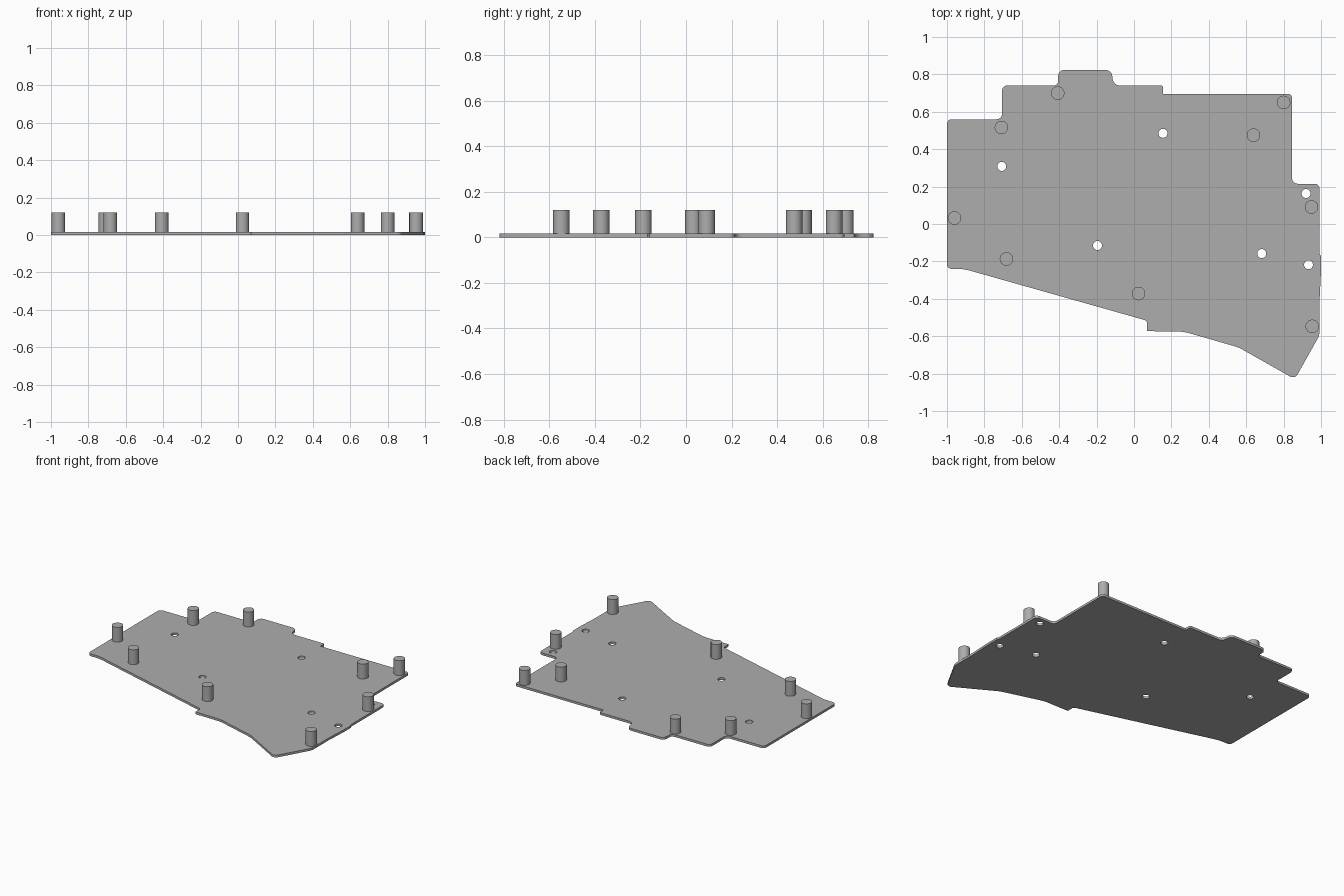
import bpy
import bmesh
from mathutils import Vector

cube = bpy.data.objects.get("Cube")
if cube:
    bpy.data.objects.remove(cube, do_unlink=True)

THICK = 0.016
TOP = 0.12

grey = bpy.data.materials.new("plain grey")
grey.use_nodes = True
colour = (0.42, 0.42, 0.42, 1)
grey.diffuse_color = colour
grey.node_tree.nodes["Principled BSDF"].inputs["Base Color"].default_value = colour


def rounded(corners, steps=6):
    """Outline with each (x, y, radius) corner rounded off."""
    points = []
    for i, (x, y, r) in enumerate(corners):
        p = Vector((x, y, 0))
        if r == 0:
            points.append(p)
            continue
        before = Vector((*corners[i - 1][:2], 0))
        after = Vector((*corners[(i + 1) % len(corners)][:2], 0))
        a = p + (before - p).normalized() * r
        b = p + (after - p).normalized() * r
        for k in range(steps + 1):
            t = k / steps
            w = 2 * t * (1 - t) * 0.7071
            s = (1 - t) ** 2 + t ** 2 + w
            points.append((a * (1 - t) ** 2 + p * w + b * t ** 2) / s)
    return points


def finish(bm, name):
    bmesh.ops.recalc_face_normals(bm, faces=bm.faces)
    mesh = bpy.data.meshes.new(name)
    bm.to_mesh(mesh)
    bm.free()
    mesh.materials.append(grey)
    obj = bpy.data.objects.new(name, mesh)
    bpy.context.collection.objects.link(obj)
    return obj


def add_cylinder(bm, x, y, radius, low, high):
    made = bmesh.ops.create_cone(bm, cap_ends=True, segments=32, radius1=radius,
                                 radius2=radius, depth=high - low)
    bmesh.ops.translate(bm, verts=made["verts"], vec=(x, y, (low + high) / 2))


# Base plate outline, clockwise from the back left: x, y, corner radius
outline = [
    (-1, 0.56, 0.025), (-0.705, 0.56, 0.03), (-0.705, 0.74, 0.025),
    (-0.405, 0.74, 0.025), (-0.405, 0.823, 0.03), (-0.12, 0.823, 0.03),
    (-0.11, 0.74, 0.035), (0.155, 0.74, 0.01), (0.155, 0.695, 0),
    (0.845, 0.695, 0.02), (0.845, 0.215, 0.03), (0.992, 0.215, 0.025),
    (0.992, -0.16, 0), (1, -0.17, 0), (1, -0.25, 0), (0.992, -0.41, 0),
    (0.992, -0.595, 0.02), (0.86, -0.83, 0.03), (0.56, -0.66, 0.02),
    (0.265, -0.575, 0.03), (0.07, -0.573, 0), (0.07, -0.517, 0.015),
    (-0.91, -0.24, 0.03), (-1, -0.24, 0.025),
]
bm = bmesh.new()
face = bm.faces.new([bm.verts.new(p) for p in rounded(outline)])
raised = bmesh.ops.extrude_face_region(bm, geom=[face], use_keep_orig=True)
bmesh.ops.translate(bm, vec=(0, 0, THICK), verts=[
    v for v in raised["geom"] if isinstance(v, bmesh.types.BMVert)])
plate = finish(bm, "base_plate")

# Screw holes through the plate
holes = [(-0.707, 0.308), (0.155, 0.485), (0.92, 0.163),
         (-0.195, -0.115), (0.683, -0.158), (0.933, -0.218)]
bm = bmesh.new()
for x, y in holes:
    add_cylinder(bm, x, y, 0.024, -0.05, 0.07)
cutter = finish(bm, "hole_cutter")
cutter.hide_render = True
cutter.hide_set(True)
cut = plate.modifiers.new("screw holes", 'BOOLEAN')
cut.operation = 'DIFFERENCE'
cut.solver = 'EXACT'
cut.object = cutter
bpy.context.view_layer.objects.active = plate
plate.select_set(True)
bpy.ops.object.modifier_apply(modifier=cut.name)
bpy.data.objects.remove(cutter, do_unlink=True)

# Standoff posts
posts = [(-0.408, 0.70), (-0.709, 0.516), (0.80, 0.65), (0.639, 0.475),
         (-0.96, 0.032), (-0.682, -0.187), (0.024, -0.372),
         (0.949, 0.091), (0.953, -0.547)]
for i, (x, y) in enumerate(posts, 1):
    bm = bmesh.new()
    add_cylinder(bm, x, y, 0.036, THICK, TOP)
    finish(bm, f"standoff_post_{i}").select_set(True)
bpy.ops.object.shade_smooth_by_angle()
